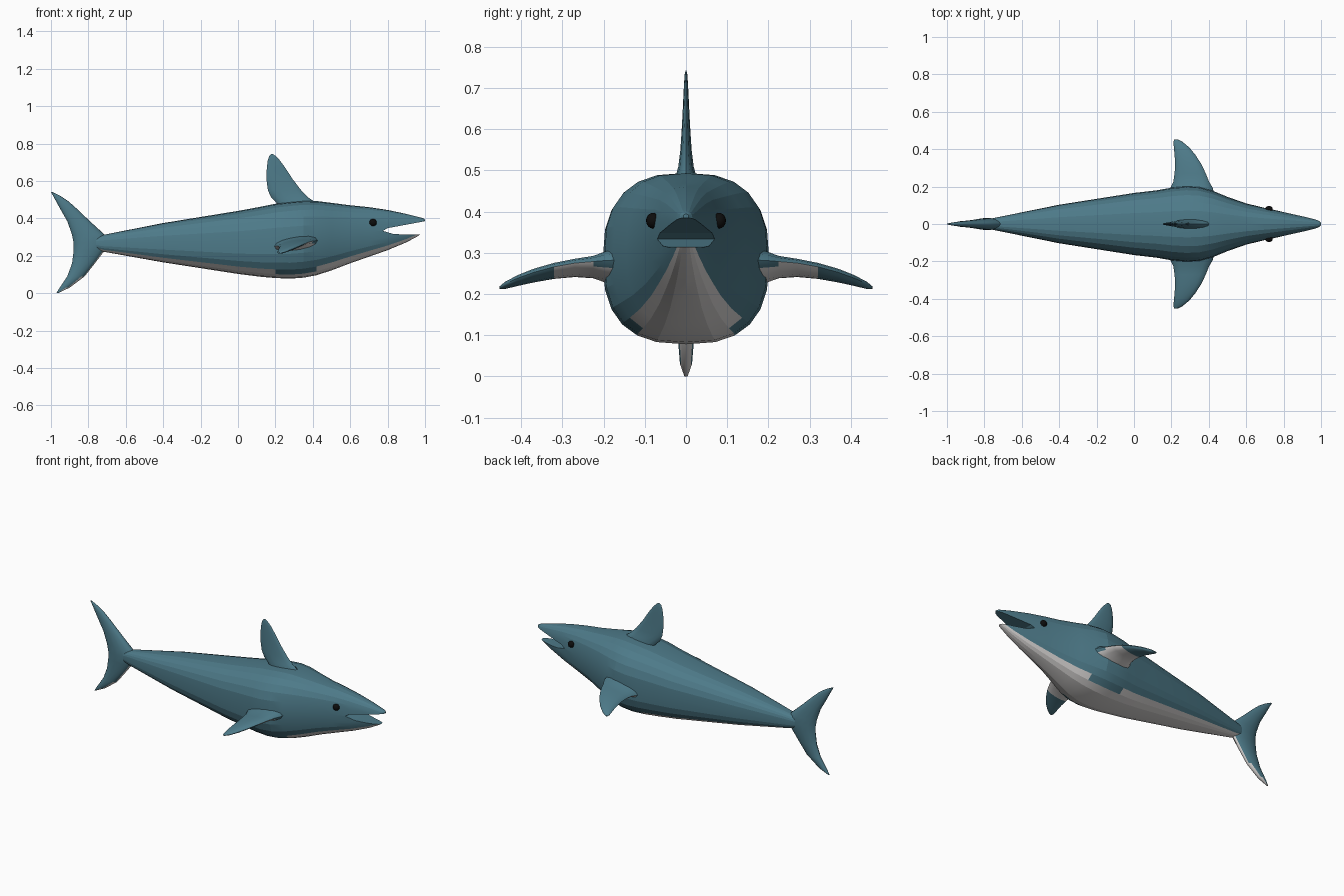
import bpy, bmesh, math
from mathutils import Vector

if "Cube" in bpy.data.objects:
    bpy.data.objects.remove(bpy.data.objects["Cube"])


def material(name, rgb):
    m = bpy.data.materials.new(name)
    m.diffuse_color = (*rgb, 1)
    m.use_nodes = True
    m.node_tree.nodes["Principled BSDF"].inputs["Base Color"].default_value = m.diffuse_color
    return m


MATS = [material("teal_skin", (0.075, 0.195, 0.25)),
        material("pale_belly", (0.72, 0.70, 0.69))]
BLACK = material("black_eye", (0.004, 0.004, 0.004))


def loft(name, rings):
    """Skin a list of equal-length rings and cap both ends."""
    bm = bmesh.new()
    vr = [[bm.verts.new(p) for p in ring] for ring in rings]
    n = len(vr[0])
    for a, b in zip(vr, vr[1:]):
        for i in range(n):
            j = (i + 1) % n
            bm.faces.new((a[i], a[j], b[j], b[i]))
    bm.faces.new(vr[0])
    bm.faces.new(vr[-1])
    bmesh.ops.recalc_face_normals(bm, faces=bm.faces)
    me = bpy.data.meshes.new(name)
    bm.to_mesh(me)
    bm.free()
    ob = bpy.data.objects.new(name, me)
    bpy.context.collection.objects.link(ob)
    return ob


def paint(ob, is_pale):
    ob.data.materials.clear()
    for m in MATS:
        ob.data.materials.append(m)
    for p in ob.data.polygons:
        p.material_index = 1 if is_pale(p.center, p.normal) else 0


def smooth(ob, angle=50):
    bpy.ops.object.select_all(action='DESELECT')
    ob.select_set(True)
    bpy.context.view_layer.objects.active = ob
    bpy.ops.object.shade_smooth_by_angle(angle=math.radians(angle))


# Body: x, top, bottom, half width
BODY = [(-0.76, 0.300, 0.235, 0.030), (-0.72, 0.312, 0.222, 0.038),
        (-0.40, 0.375, 0.165, 0.103), (0.00, 0.440, 0.103, 0.166),
        (0.12, 0.462, 0.088, 0.180), (0.20, 0.478, 0.081, 0.194),
        (0.28, 0.488, 0.078, 0.202), (0.35, 0.494, 0.083, 0.198),
        (0.42, 0.493, 0.096, 0.178), (0.50, 0.483, 0.122, 0.145),
        (0.60, 0.470, 0.160, 0.110), (0.70, 0.460, 0.195, 0.086),
        (0.80, 0.445, 0.230, 0.064), (0.90, 0.424, 0.272, 0.042),
        (0.955, 0.410, 0.301, 0.029), (0.975, 0.405, 0.314, 0.024),
        (0.99, 0.400, 0.355, 0.016), (1.00, 0.394, 0.384, 0.006)]


def body_ring(x, top, bot, w, n=24, e=0.77):
    mid, h = (top + bot) / 2, (top - bot) / 2
    ring = []
    for i in range(n):
        a = math.tau * i / n
        c, s = math.cos(a), math.sin(a)
        ring.append((x, w * math.copysign(abs(c) ** e, c),
                     mid + h * math.copysign(abs(s) ** e, s)))
    return ring


def relative_height(p):
    """-1 at the keel, +1 along the back."""
    for a, b in zip(BODY, BODY[1:]):
        if p.x <= b[0]:
            t = (p.x - a[0]) / (b[0] - a[0])
            top, bot = a[1] + t * (b[1] - a[1]), a[2] + t * (b[2] - a[2])
            return 2 * (p.z - bot) / (top - bot) - 1
    return 1


body = loft("body", [body_ring(*r) for r in BODY])

# Open mouth cut out of the snout
MOUTH = [(0.775, 0.333), (0.80, 0.348), (0.86, 0.359), (1.0, 0.385), (1.05, 0.39),
         (1.05, 0.312), (0.97, 0.314), (0.90, 0.313), (0.83, 0.317)]
cutter = loft("mouth_cutter", [[(x, y, z) for x, z in MOUTH] for y in (-0.2, 0.2)])
cutter.hide_render = True
mod = body.modifiers.new("mouth", 'BOOLEAN')
mod.operation, mod.object, mod.solver = 'DIFFERENCE', cutter, 'EXACT'
bpy.context.view_layer.update()
cut = bpy.data.meshes.new_from_object(
    body.evaluated_get(bpy.context.evaluated_depsgraph_get()))
body.modifiers.clear()
body.data = cut
bpy.data.objects.remove(cutter)
paint(body, lambda c, n: n.z < -0.2 and relative_height(c) <
      (-0.88 if 0.2 < c.x < 0.42 else -0.8))
smooth(body, 12)


def fin(name, rows, place, is_pale, n=14):
    """rows: span, trailing x, leading x, half thickness; lens-shaped sections."""
    rings = []
    for span, x0, x1, th in rows:
        ring = []
        for i in range(n):
            a = math.tau * i / n
            x = (x0 + x1) / 2 + (x1 - x0) / 2 * math.cos(a)
            ring.append(place(x, span, th * math.sin(a)))
        rings.append(ring)
    ob = loft(name, rings)
    paint(ob, is_pale)
    smooth(ob)
    return ob


def upright(x, s, t):
    return (x, t, s)


# Dorsal fin
fin("dorsal_fin", [(0.45, 0.22, 0.43, 0.030), (0.485, 0.205, 0.415, 0.026),
                   (0.51, 0.178, 0.378, 0.019), (0.55, 0.160, 0.338, 0.014),
                   (0.61, 0.152, 0.292, 0.010), (0.67, 0.154, 0.253, 0.007),
                   (0.71, 0.159, 0.224, 0.005), (0.735, 0.168, 0.200, 0.003),
                   (0.743, 0.177, 0.188, 0.001)],
    upright, lambda c, n: False)

# Tail fin, both lobes in one sweep
fin("tail_fin", [(0.0, -0.972, -0.962, 0.004), (0.03, -0.953, -0.90, 0.015),
                 (0.09, -0.913, -0.82, 0.020), (0.16, -0.887, -0.765, 0.024),
                 (0.225, -0.879, -0.715, 0.029), (0.27, -0.879, -0.69, 0.032),
                 (0.315, -0.888, -0.715, 0.029), (0.385, -0.913, -0.792, 0.022),
                 (0.45, -0.950, -0.86, 0.016), (0.49, -0.972, -0.905, 0.012),
                 (0.52, -0.988, -0.95, 0.008), (0.54, -1.0, -0.99, 0.003)],
    upright, lambda c, n: c.z < 0.25 and n.z < -0.35)

# Pectoral fins, drooping outward with the leading edge raised
PECTORAL = [(0.13, 0.18, 0.44, 0.050), (0.195, 0.195, 0.42, 0.036),
            (0.225, 0.210, 0.402, 0.024), (0.27, 0.217, 0.384, 0.019),
            (0.32, 0.220, 0.360, 0.017), (0.37, 0.217, 0.328, 0.015),
            (0.41, 0.213, 0.295, 0.012), (0.44, 0.211, 0.258, 0.008),
            (0.453, 0.216, 0.232, 0.003)]
for side, label in ((1, "left"), (-1, "right")):
    def outward(x, s, t, side=side):
        droop = 0.7 * max(0, s - 0.25) ** 2 + 0.05 * max(0, s - 0.25)
        return (x, side * s, 0.266 - droop + 0.14 * (x - 0.31) + t)
    fin(label + "_pectoral_fin", PECTORAL, outward,
        lambda c, n: n.z < -0.6 and abs(c.y) < 0.34)

    # Eyes
    bpy.ops.mesh.primitive_uv_sphere_add(segments=16, ring_count=10, radius=0.02,
                                         location=(0.722, side * 0.08, 0.378))
    eye = bpy.context.object
    eye.name = label + "_eye"
    eye.scale = (1, 0.85, 0.95)
    eye.data.materials.append(BLACK)
    smooth(eye)
